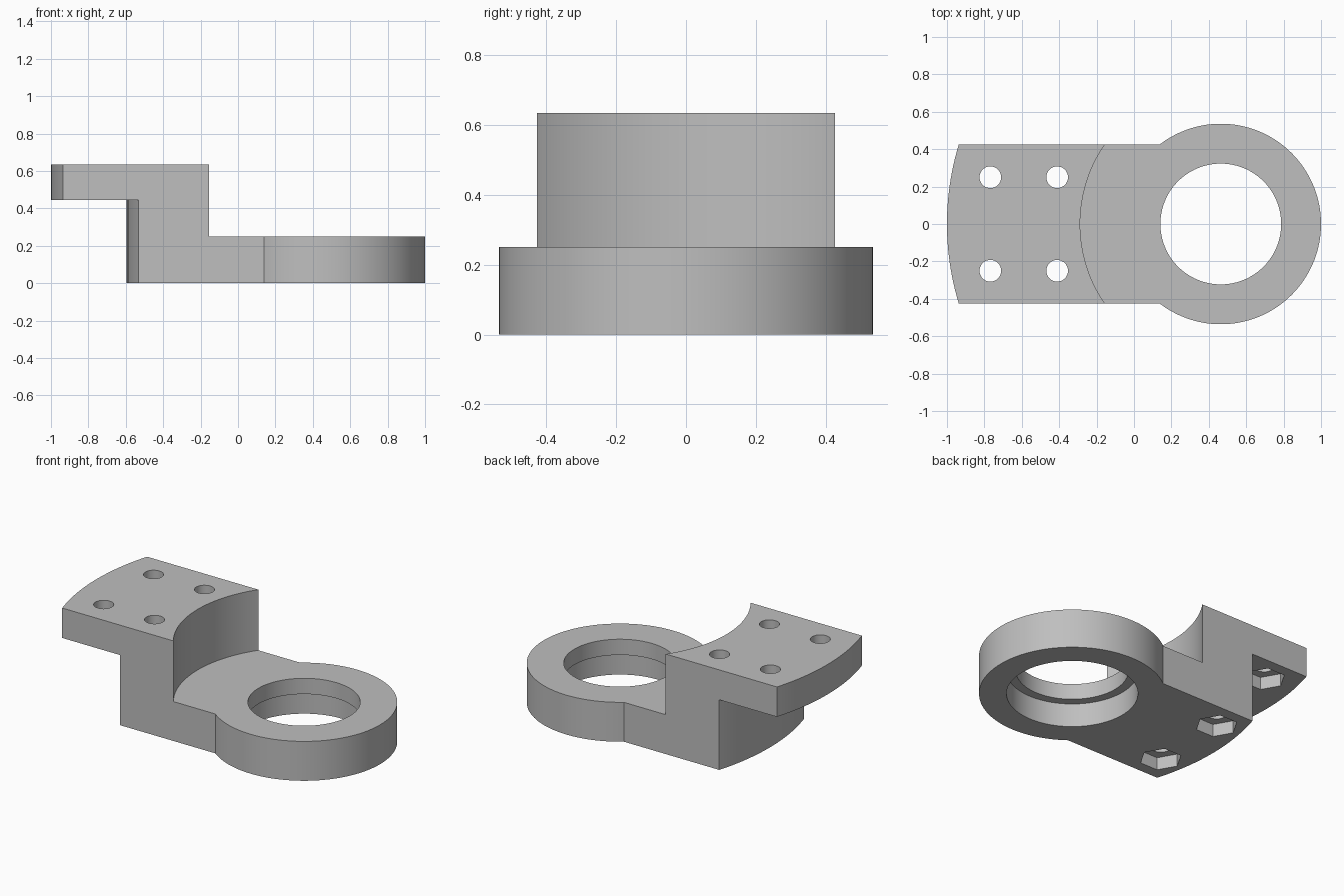
import bpy
import bmesh
from math import sin, cos, asin, sqrt, pi, radians

if "Cube" in bpy.data.objects:
    bpy.data.objects.remove(bpy.data.objects["Cube"], do_unlink=True)

RING_X, RING_R = 0.464, 0.536      # eye centre and outer radius
HALF_W = 0.426                     # half width of the arm
END_R = 1.464                      # radius of the curved ends
TOP, SHELF, RING_TOP = 0.635, 0.445, 0.25

steel = bpy.data.materials.new("light_grey_metal")
steel.use_nodes = True
grey = (0.52, 0.52, 0.52, 1)
steel.diffuse_color = grey
steel.node_tree.nodes["Principled BSDF"].inputs["Base Color"].default_value = grey


def prism(name, outline, z0, z1):
    """Extrude a counter-clockwise outline from z0 to z1."""
    bm = bmesh.new()
    face = bm.faces.new([bm.verts.new((x, y, z0)) for x, y in outline])
    ext = bmesh.ops.extrude_face_region(bm, geom=[face])
    verts = [v for v in ext["geom"] if isinstance(v, bmesh.types.BMVert)]
    bmesh.ops.translate(bm, vec=(0, 0, z1 - z0), verts=verts)
    bmesh.ops.recalc_face_normals(bm, faces=bm.faces)
    mesh = bpy.data.meshes.new(name)
    bm.to_mesh(mesh)
    bm.free()
    obj = bpy.data.objects.new(name, mesh)
    bpy.context.collection.objects.link(obj)
    mesh.materials.append(steel)
    return obj


def arc(cx, r, a0, a1, n):
    return [(cx + r * cos(a0 + (a1 - a0) * i / n), r * sin(a0 + (a1 - a0) * i / n))
            for i in range(n + 1)]


def disc(cx, cy, r, n):
    return [(cx + r * cos(2 * pi * i / n), cy + r * sin(2 * pi * i / n)) for i in range(n)]


def end_arc(left_x, half):
    """Bowed end running from +y to -y, with its leftmost point at left_x."""
    a = asin(half / END_R)
    return arc(left_x + END_R, END_R, pi - a, pi + a, 24)


def cut(body, outline, z0, z1):
    cutter = prism("cutter", outline, z0, z1)
    cutter.hide_render = True
    mod = body.modifiers.new("cut", "BOOLEAN")
    mod.operation, mod.solver, mod.object = "DIFFERENCE", "EXACT", cutter
    bpy.context.view_layer.objects.active = body
    bpy.ops.object.modifier_apply(modifier=mod.name)
    bpy.data.objects.remove(cutter, do_unlink=True)


# Keyhole-shaped blank: round eye joined to a straight arm with a bowed end
neck = pi - asin(HALF_W / RING_R)
body = prism("offset_bracket",
             arc(RING_X, RING_R, -neck, neck, 96) + end_arc(-1, HALF_W), 0, TOP)

# Lower the eye with a concentric round cut
cut(body, disc(RING_X, 0, 0.752, 160), RING_TOP, TOP + 0.2)

# Undercut below the mounting pad
cut(body, [(-1.3, 0.6)] + [(-1.3, -0.6)] + end_arc(-0.595, 0.6)[::-1], -0.2, SHELF)

# Stepped bore through the eye
cut(body, disc(RING_X, 0, 0.323, 96), -0.2, TOP)
cut(body, disc(RING_X, 0, 0.378, 96), -0.2, 0.15)

# Bolt holes with hexagonal nut pockets underneath
for x, base in ((-0.768, SHELF), (-0.411, 0)):
    for y in (-0.25, 0.25):
        cut(body, disc(x, y, 0.058, 32), -0.2, TOP + 0.2)
        cut(body, disc(x, y, 0.123, 6), base - 0.1, base + 0.08)

bpy.ops.object.select_all(action="DESELECT")
body.select_set(True)
bpy.context.view_layer.objects.active = body
bpy.ops.object.shade_smooth_by_angle(angle=radians(25))
